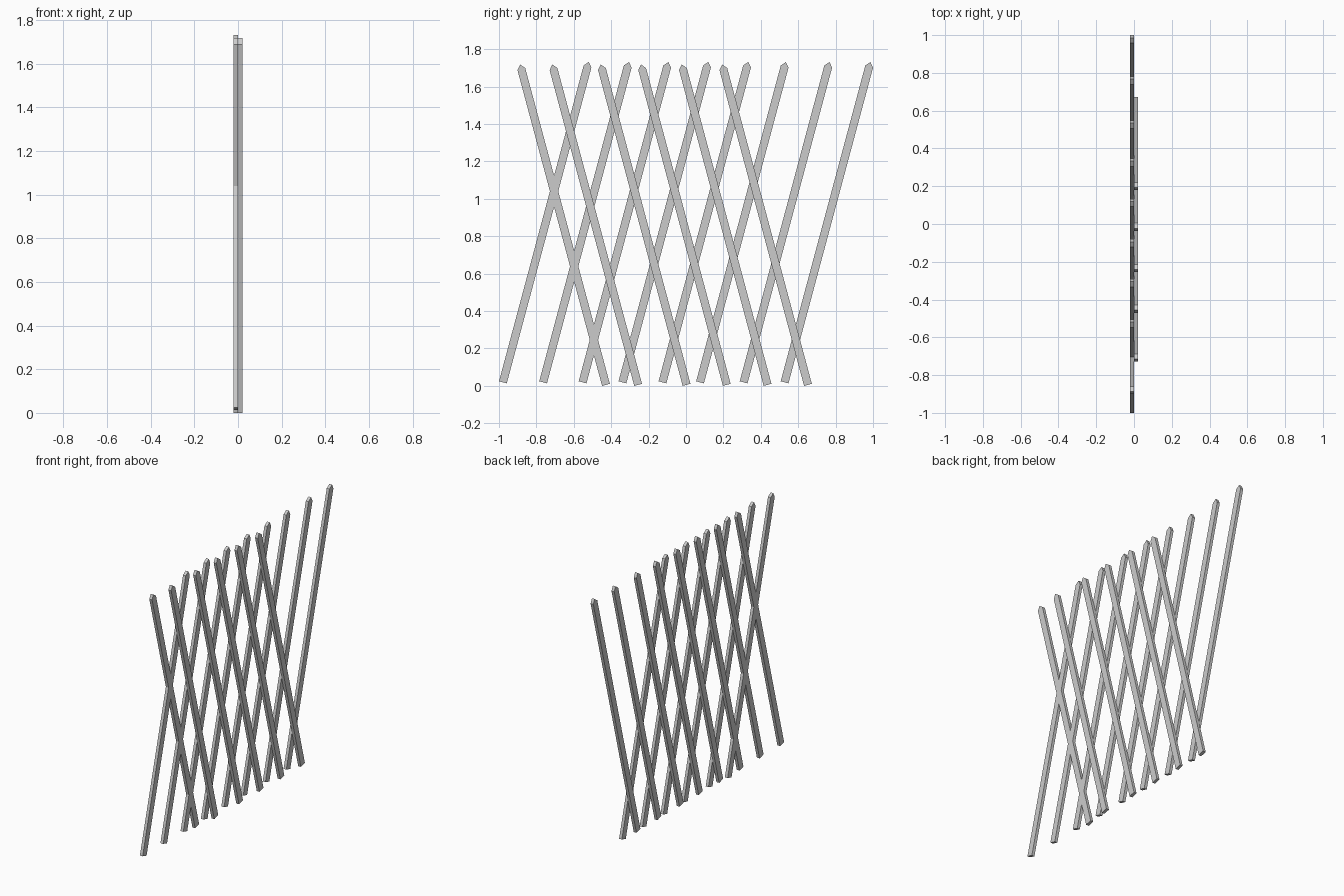
import bpy
import bmesh
from math import radians, sin, cos

if "Cube" in bpy.data.objects:
    bpy.data.objects.remove(bpy.data.objects["Cube"])

TILT = radians(15)
WIDTH, LENGTH, POINT, THICK = 0.043, 1.773, 0.025, 0.02


def slat(name, y, z, lean, x0):
    """Pointed slat; (y, z) is the middle of its foot, lean is +1 or -1."""
    h = WIDTH / 2
    profile = [(-h, 0), (h, 0), (h, LENGTH - POINT), (0, LENGTH), (-h, LENGTH - POINT)]
    s, c = sin(TILT) * lean, cos(TILT)
    bm = bmesh.new()
    face = bm.faces.new([bm.verts.new((x0, y + u * c + v * s, z - u * s + v * c))
                         for u, v in profile])
    ext = bmesh.ops.extrude_face_region(bm, geom=[face])
    verts = [g for g in ext["geom"] if isinstance(g, bmesh.types.BMVert)]
    bmesh.ops.translate(bm, verts=verts, vec=(THICK, 0, 0))
    bmesh.ops.recalc_face_normals(bm, faces=bm.faces)
    mesh = bpy.data.meshes.new(name)
    bm.to_mesh(mesh)
    bm.free()
    bpy.context.collection.objects.link(bpy.data.objects.new(name, mesh))


# Rear layer leaning towards +y
for i, y in enumerate([-0.979, -0.764, -0.553, -0.34, -0.126, 0.075, 0.308, 0.527]):
    slat(f"rear_slat_{i + 1}", y, 0.019, 1, -THICK)

# End slat leaning the other way, set in the rear layer
slat("end_slat", -0.428, 0.0056, -1, -THICK)

# Front layer leaning towards -y
for i, y in enumerate([-0.256, 0.003, 0.218, 0.436, 0.652]):
    slat(f"front_slat_{i + 1}", y, 0.0056, -1, 0)
